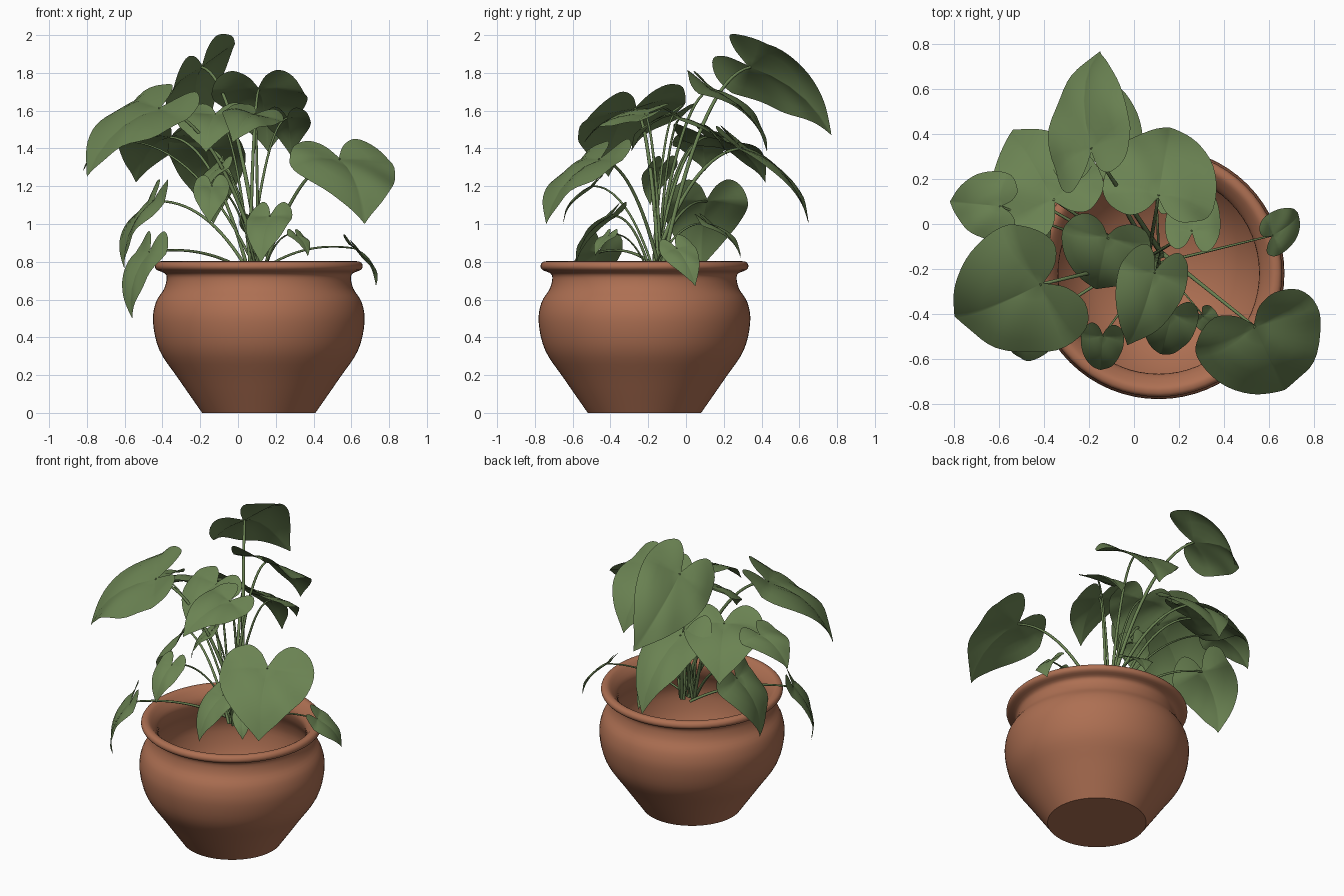
import bpy, bmesh, math, random
from mathutils import Vector as V, Matrix

if "Cube" in bpy.data.objects:
    bpy.data.objects.remove(bpy.data.objects["Cube"])
random.seed(4)

def material(name, col):
    m = bpy.data.materials.new(name)
    m.diffuse_color = (*col, 1)
    m.use_nodes = True
    m.node_tree.nodes["Principled BSDF"].inputs["Base Color"].default_value = m.diffuse_color
    return m

TERRA = material("terracotta", (0.42, 0.16, 0.085))
GREEN = material("leaf green", (0.145, 0.225, 0.085))

def finish(bm, name, mat, angle):
    me = bpy.data.meshes.new(name)
    bm.to_mesh(me)
    bm.free()
    me.materials.append(mat)
    ob = bpy.data.objects.new(name, me)
    bpy.context.collection.objects.link(ob)
    bpy.ops.object.select_all(action='DESELECT')
    ob.select_set(True)
    bpy.context.view_layer.objects.active = ob
    bpy.ops.object.shade_smooth_by_angle(angle=math.radians(angle))

def spline(pts, n):
    """Catmull-Rom curve through 2D points."""
    pts = [V(p) for p in pts]
    p = [2 * pts[0] - pts[1]] + pts + [2 * pts[-1] - pts[-2]]
    out = []
    for a, b, c, d in zip(p, p[1:], p[2:], p[3:]):
        for k in range(n):
            t = k / n
            out.append(0.5 * (2 * b + (c - a) * t + (2 * a - 5 * b + 4 * c - d) * t * t
                              + (3 * b - a - 3 * c + d) * t ** 3))
    return out + [pts[-1]]

def circle(bm, centre, x, y, n):
    return [bm.verts.new(centre + x * math.cos(math.tau * i / n) + y * math.sin(math.tau * i / n))
            for i in range(n)]

def bridge(bm, a, b):
    n = len(a)
    for i in range(n):
        j = (i + 1) % n
        bm.faces.new((a[i], a[j], b[j], b[i]))

# pot: lathed body with a rolled rim, hollowed out as a round bowl
body = [(.30, 0), (.425, .18), (.525, .33), (.56, .48), (.545, .585), (.50, .66), (.49, .73)]
rim = [(.54, .757), (.55, .78), (.535, .8), (.50, .795)]
inside = [(.45, .73), (.46, .66), (.50, .58), (.515, .48), (.47, .32), (.34, .16), (.16, .07), (.02, .05)]
bm = bmesh.new()
rings = [circle(bm, V((.11, -.22, p.y)), V((p.x, 0, 0)), V((0, p.x, 0)), 64)
         for p in spline(body + rim + inside, 4)]
for a, b in zip(rings, rings[1:]):
    bridge(bm, a, b)
bm.faces.new(rings[0])
bm.faces.new(rings[-1])
bmesh.ops.recalc_face_normals(bm, faces=bm.faces)
finish(bm, "pot", TERRA, 40)

# heart outline of a leaf: (forward in lengths, sideways in half widths), mirrored
half = spline([(-.04, 0), (-.24, .2), (-.33, .5), (-.2, .85), (.08, 1), (.4, .86),
               (.7, .5), (.9, .16), (1, 0)], 4)
outline = half + [V((p.x, -p.y)) for p in half[-2:0:-1]]

def leaf(name, B, T, ratio, roll):
    D = T - B
    L = D.length
    width = ratio * L
    D.normalize()
    S = Matrix.Rotation(-math.radians(roll), 3, D) @ D.cross(V((0, 0, 1))).normalized()
    N = S.cross(D)
    ph = random.uniform(0, 6)
    bm = bmesh.new()
    def put(u, v):
        arch = .55 * u * (1 - u) if u > 0 else .12 * u
        wave = .03 * math.sin(7 * u + 4 * v + ph) * abs(v)
        h = L * arch + width * (.09 * abs(v) - .13 * v * v + wave)
        return bm.verts.new(B + D * (u * L) + S * (v * width / 2) + N * h)
    centre = put(0, 0)
    prev = None
    for k in range(1, 6):
        ring = [put(p.x * k / 5, p.y * k / 5) for p in outline]
        if prev:
            bridge(bm, prev, ring)
        else:
            for a, b in zip(ring, ring[1:] + ring[:1]):
                bm.faces.new((centre, b, a))
        prev = ring
    bmesh.ops.recalc_face_normals(bm, faces=bm.faces)
    if sum(f.normal.dot(N) for f in bm.faces) < 0:
        bmesh.ops.reverse_faces(bm, faces=bm.faces)
    finish(bm, name + "_leaf", GREEN, 180)

def stem(name, E, r):
    """Tapered arching tube from the crown of the plant to a leaf base."""
    A = V((.1 + random.uniform(-.05, .05), -.16 + random.uniform(-.04, .04), .74))
    M = A.lerp(E, .45)
    M.z = A.z + (E.z - A.z) * .9 + .06
    bm = bmesh.new()
    n, prev = 16, None
    for i in range(n + 1):
        t = i / n
        P = A * (1 - t) ** 2 + M * (2 * t * (1 - t)) + E * t * t
        d = ((M - A) * (1 - t) + (E - M) * t).normalized()
        x = d.cross(V((.3, .9, .1))).normalized()
        w = r * (1 - .4 * t)
        ring = circle(bm, P, x * w, d.cross(x) * w, 8)
        if prev:
            bridge(bm, prev, ring)
        else:
            bm.faces.new(ring)
        prev = ring
    bm.faces.new(prev)
    bmesh.ops.recalc_face_normals(bm, faces=bm.faces)
    finish(bm, name + "_stem", GREEN, 60)

# leaf base and tip points
BROAD = {
    "upper_back": ((.11, .13, 1.71), (.16, .43, 1.38)),
    "left_back": ((-.36, .11, 1.46), (-.54, .42, 1.22)),
    "left_large": ((-.42, -.27, 1.61), (-.80, -.41, 1.25)),
    "far_left": ((-.60, .08, 1.44), (-.82, .10, 1.28)),
    "left_back_low": ((-.45, .11, 1.12), (-.60, .08, .76)),
    "right_front_large": ((.54, -.46, 1.34), (.67, -.74, 1.0)),
    "centre_top": ((-.12, -.06, 1.58), (-.17, -.29, 1.38)),
}
NARROW = {
    "top_back": ((-.19, .34, 1.83), (-.15, .77, 1.47)),
    "upper_right": ((.26, -.03, 1.56), (.28, .22, 1.36)),
    "lower_back": ((-.17, .30, 1.40), (-.13, .65, 1.0)),
    "left_low": ((-.47, -.46, .85), (-.56, -.52, .50)),
    "right_low": ((.62, -.05, .87), (.73, .05, .67)),
    "centre_front": ((.09, -.22, 1.58), (-.03, -.54, 1.43)),
    "front_left": ((-.14, -.50, 1.20), (-.15, -.65, 1.0)),
    "front_low": ((.17, -.40, 1.04), (.12, -.58, .79)),
    "front_right_small": ((.31, -.41, .94), (.37, -.48, .83)),
    "back_low": ((.10, .12, 1.0), (.15, .29, .82)),
    "inner": ((-.10, -.13, 1.30), (-.21, -.19, 1.10)),
}
# sideways tilt in degrees and extra width where a leaf differs from its group
ROLL = {"top_back": 45, "centre_front": 15, "left_large": 14, "right_low": -25}
WIDER = {"right_front_large": 1.12, "centre_top": 1.15, "centre_front": 1.1, "top_back": 1.08}
for group, ratio in ((BROAD, 1.13), (NARROW, .77)):
    for name, (base, tip) in group.items():
        B, T = V(base), V(tip)
        leaf(name, B, T, ratio * WIDER.get(name, 1), ROLL.get(name, 0))
        stem(name, B, .003 + .017 * (T - B).length)
